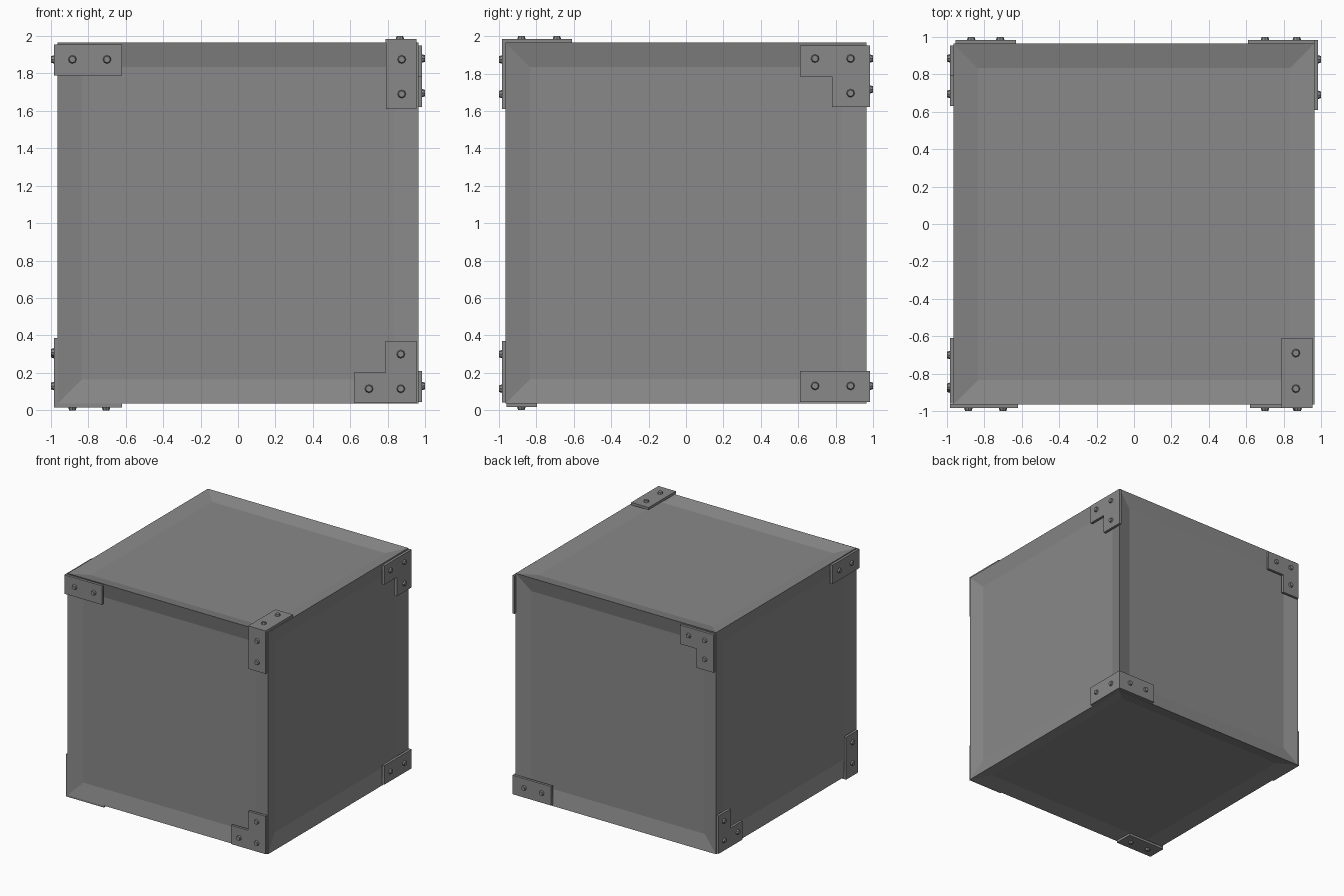
import bpy
import bmesh
from mathutils import Vector, Matrix

if "Cube" in bpy.data.objects:
    bpy.data.objects.remove(bpy.data.objects["Cube"], do_unlink=True)

HALF = 0.965       # half side of the crate
PLATE_TOP = 0.984  # outer plane of the corner brackets
CENTRE = Vector((0, 0, 1))

grey = bpy.data.materials.new("metal_grey")
grey.use_nodes = True
COLOUR = (0.25, 0.25, 0.25, 1)
grey.diffuse_color = COLOUR
grey.node_tree.nodes["Principled BSDF"].inputs["Base Color"].default_value = COLOUR


def finish(bm, name):
    bmesh.ops.recalc_face_normals(bm, faces=bm.faces)
    mesh = bpy.data.meshes.new(name)
    bm.to_mesh(mesh)
    bm.free()
    mesh.materials.append(grey)
    obj = bpy.data.objects.new(name, mesh)
    obj.location = CENTRE
    bpy.context.collection.objects.link(obj)
    return obj


def on_side(axis, sign, a, b, height):
    """Point on a crate side: a, b along the two other axes in x, y, z order."""
    p = [a, b]
    p.insert(axis, sign * height)
    return Vector(p)


def bracket(name, axis, sign, outline, bolts):
    bm = bmesh.new()
    face = bm.faces.new([bm.verts.new(on_side(axis, sign, a, b, HALF - 0.003))
                         for a, b in outline])
    rise = bmesh.ops.extrude_face_region(bm, geom=[face])["geom"]
    normal = on_side(axis, sign, 0, 0, 1)
    bmesh.ops.translate(bm, vec=normal * (PLATE_TOP - HALF + 0.003),
                        verts=[v for v in rise if isinstance(v, bmesh.types.BMVert)])
    # Bolt heads
    turn = Vector((0, 0, 1)).rotation_difference(normal).to_matrix().to_4x4()
    for a, b in bolts:
        place = Matrix.Translation(on_side(axis, sign, a, b, PLATE_TOP + 0.007))
        bmesh.ops.create_cone(bm, cap_ends=True, segments=8, radius1=0.023,
                              radius2=0.017, depth=0.018, matrix=place @ turn)
    finish(bm, name)


def strip(name, axis, sign, low, high, bolts):
    (a0, b0), (a1, b1) = low, high
    bracket(name, axis, sign, [(a0, b0), (a1, b0), (a1, b1), (a0, b1)], bolts)


def angle(name, axis, sign, outer, inner, far, bolts):
    (oa, ob), (ia, ib), (fa, fb) = outer, inner, far
    bracket(name, axis, sign,
            [(oa, ob), (fa, ob), (fa, ib), (ia, ib), (ia, fb), (oa, fb)], bolts)


# Crate body with a recessed panel on every side
bm = bmesh.new()
bmesh.ops.create_cube(bm, size=2 * HALF)
bmesh.ops.inset_individual(bm, faces=bm.faces[:], thickness=0.185, depth=-0.03)
finish(bm, "crate_body")

# Front brackets
strip("front_top_right_strip", 1, -1, (-0.984, 0.79), (-0.62, 0.955),
      [(-0.885, 0.875), (-0.7, 0.875)])
strip("front_top_left_strip", 1, -1, (0.79, 0.61), (0.955, 0.984),
      [(0.875, 0.875), (0.875, 0.69)])
angle("front_bottom_left_angle", 1, -1, (0.955, -0.96), (0.787, -0.797), (0.62, -0.63),
      [(0.7, -0.885), (0.87, -0.885), (0.87, -0.7)])

# Brackets on the left side
angle("left_top_back_angle", 0, 1, (0.984, 0.95), (0.78, 0.785), (0.61, 0.62),
      [(0.69, 0.88), (0.88, 0.88), (0.88, 0.695)])
strip("left_bottom_back_strip", 0, 1, (0.61, -0.955), (0.984, -0.79),
      [(0.69, -0.87), (0.88, -0.87)])

# Back brackets
angle("back_top_right_angle", 1, 1, (-0.955, 0.95), (-0.79, 0.785), (-0.63, 0.62),
      [(-0.715, 0.88), (-0.87, 0.88), (-0.87, 0.715)])
strip("back_bottom_left_strip", 1, 1, (0.61, -0.955), (0.984, -0.79),
      [(0.7, -0.87), (0.87, -0.87)])

# Brackets on the right side
strip("right_top_front_strip", 0, -1, (-0.96, 0.79), (-0.61, 0.955),
      [(-0.87, 0.875), (-0.7, 0.875)])
angle("right_bottom_back_angle", 0, -1, (0.955, -0.96), (0.79, -0.797), (0.63, -0.63),
      [(0.695, -0.87), (0.885, -0.87), (0.885, -0.7)])
strip("right_bottom_front_strip", 0, -1, (-0.96, -0.984), (-0.797, -0.615),
      [(-0.88, -0.87), (-0.88, -0.69)])

# Top and bottom brackets
strip("top_front_left_strip", 2, 1, (0.787, -0.984), (0.955, -0.61),
      [(0.865, -0.69), (0.865, -0.88)])
strip("bottom_front_right_strip", 2, -1, (-0.984, -0.96), (-0.62, -0.797),
      [(-0.885, -0.88), (-0.705, -0.88)])
